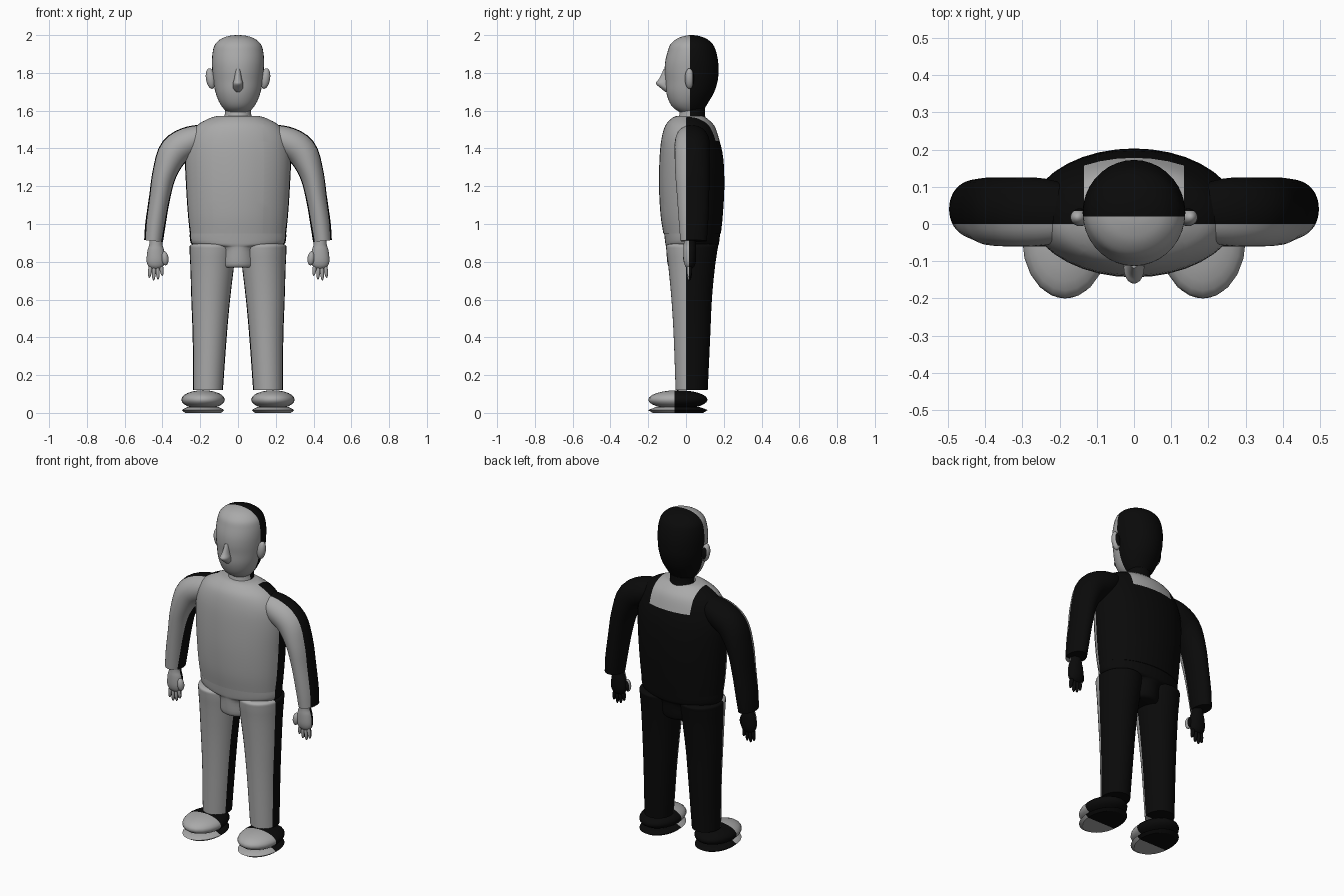
import bpy, bmesh
from math import sin, cos, pi, radians
from mathutils import Vector, Matrix

cube = bpy.data.objects.get("Cube")
if cube:
    bpy.data.objects.remove(cube, do_unlink=True)


def material(name, value):
    m = bpy.data.materials.new(name)
    colour = (value, value, value, 1)
    m.diffuse_color = colour
    m.use_nodes = True
    m.node_tree.nodes["Principled BSDF"].inputs["Base Color"].default_value = colour
    return m


GREY, BLACK = material("grey", 0.4), material("black", 0.003)


def smooth_rows(rows, steps=4):
    """Catmull-Rom interpolation between section rows."""
    out = []
    for i in range(len(rows) - 1):
        a, b, c, d = (rows[max(0, min(len(rows) - 1, i + k))] for k in (-1, 0, 1, 2))
        for s in range(steps):
            t = s / steps
            out.append([q + t / 2 * ((r - p) + t * (2 * p - 5 * q + 4 * r - w + t * (3 * (q - r) + w - p)))
                        for p, q, r, w in zip(a, b, c, d)])
    return out + [list(rows[-1])]


def loft(bm, rings, seg=36):
    """Skin a stack of ellipses given as (centre, u axis, v axis)."""
    loops = []
    for c, u, v in rings:
        angles = [2 * pi * k / seg for k in range(seg)]
        loops.append([bm.verts.new(c + u * cos(a) + v * sin(a)) for a in angles])
    for a, b in zip(loops, loops[1:]):
        for k in range(seg):
            n = (k + 1) % seg
            bm.faces.new((a[k], a[n], b[n], b[k]))
    bm.faces.new(loops[0])
    bm.faces.new(loops[-1])


def stack(bm, rows, steps=4):
    """Loft level sections: height, left edge, right edge, front, back."""
    rings = []
    for z, x0, x1, y0, y1 in smooth_rows(rows, steps):
        rings.append((Vector(((x0 + x1) / 2, (y0 + y1) / 2, z)),
                      Vector(((x1 - x0) / 2, 0, 0)), Vector((0, (y1 - y0) / 2, 0))))
    loft(bm, rings)


def even(rows):
    return [(z, -w, w, a, b) for z, w, a, b in rows]


def ball(bm, centre, size, tilt=0):
    m = Matrix.Translation(centre) @ Matrix.Rotation(tilt, 4, 'Y') @ Matrix.Diagonal((*size, 1))
    bmesh.ops.create_uvsphere(bm, u_segments=20, v_segments=12, radius=1, matrix=m)


def finish(bm, name, split, patch=None, angle=50):
    """Cut at the colour border, paint the back black and make the object."""
    planes = [((0, split, 0), (0, 1, 0))]
    if patch:
        w, h = patch
        planes += [((w, 0, 0), (1, 0, 0)), ((-w, 0, 0), (1, 0, 0)), ((0, 0, h), (0, 0, 1))]
    for co, no in planes:
        bmesh.ops.bisect_plane(bm, geom=bm.verts[:] + bm.edges[:] + bm.faces[:],
                               plane_co=co, plane_no=no, dist=1e-5)
    bmesh.ops.recalc_face_normals(bm, faces=bm.faces[:])
    for f in bm.faces:
        c = f.calc_center_median()
        collar = patch and abs(c.x) < patch[0] and c.z > patch[1]
        f.material_index = int(c.y > split and not collar)
    me = bpy.data.meshes.new(name)
    bm.to_mesh(me)
    bm.free()
    me.materials.append(GREY)
    me.materials.append(BLACK)
    ob = bpy.data.objects.new(name, me)
    bpy.context.collection.objects.link(ob)
    bpy.ops.object.select_all(action='DESELECT')
    ob.select_set(True)
    bpy.context.view_layer.objects.active = ob
    bpy.ops.object.shade_smooth_by_angle(angle=radians(angle))


# Shirt body with the light collar patch behind the neck
bm = bmesh.new()
stack(bm, even([(0.95, .255, -.12, .185), (1.05, .265, -.135, .195), (1.2, .275, -.143, .203),
                (1.35, .28, -.14, .197), (1.45, .265, -.13, .175), (1.52, .22, -.11, .15),
                (1.56, .15, -.075, .11), (1.572, .11, -.05, .09)]))
finish(bm, "torso", 0.0, (0.135, 1.44))

# Hips with the narrower crotch block below
bm = bmesh.new()
stack(bm, even([(.77, .1, -.085, .14), (.79, .108, -.098, .155), (.87, .115, -.105, .165),
                (.885, .2, -.107, .17), (.9, .25, -.11, .175), (.97, .255, -.118, .183)]))
finish(bm, "hips", 0.0)

# Neck
bm = bmesh.new()
stack(bm, even([(1.54, .08, -.05, .11), (1.58, .07, -.035, .1), (1.64, .068, -.03, .1)]))
finish(bm, "neck", 0.02)

# Head
bm = bmesh.new()
stack(bm, even([(1.59, .055, -.03, .08), (1.615, .08, -.067, .1), (1.65, .102, -.09, .122),
                (1.7, .12, -.105, .15), (1.76, .131, -.109, .168), (1.81, .136, -.113, .172),
                (1.86, .138, -.11, .17), (1.91, .134, -.098, .16), (1.95, .122, -.083, .143),
                (1.98, .09, -.05, .11), (1.995, .05, -.01, .07), (2.0, .01, .02, .04)]))
finish(bm, "head", 0.02)

# Nose, a tapering wedge
bm = bmesh.new()
stack(bm, even([(1.7, .012, -.11, -.08), (1.72, .026, -.135, -.08), (1.745, .027, -.16, -.08),
                (1.77, .02, -.142, -.08), (1.82, .012, -.118, -.08)]))
finish(bm, "nose", 0.02)

for side, s in (("left", 1), ("right", -1)):
    # Ear
    bm = bmesh.new()
    ball(bm, (s * .145, .018, 1.77), (.025, .024, .055), s * .15)
    finish(bm, side + "_ear", 0.035)

    # Trouser leg
    bm = bmesh.new()
    rows = [(.12, .08, .237, -.055, .115), (.4, .06, .24, -.065, .128), (.6, .042, .247, -.077, .137),
            (.77, .022, .252, -.093, .153), (.86, .012, .256, -.104, .166), (.89, .02, .25, -.1, .165),
            (.9, .06, .2, -.05, .1)]
    stack(bm, [(z, s * a, s * b, c, d) for z, a, b, c, d in rows])
    finish(bm, side + "_leg", 0.0)

    # Shoe: rounded upper over a thin flared sole
    bm = bmesh.new()
    ball(bm, (s * .185, -.043, .07), (.115, .157, .05))
    finish(bm, side + "_shoe", -0.06)
    bm = bmesh.new()
    rings = []
    for z, k in ((0, .85), (.014, 1), (.018, .96), (.03, .75)):
        rings.append((Vector((s * .185, -.043, z)), Vector((.112 * k, 0, 0)), Vector((0, .157 * k, 0))))
    loft(bm, rings)
    finish(bm, side + "_sole", -0.06, angle=30)

    # Sleeve: centre x, height, thickness, front and back
    bm = bmesh.new()
    path = smooth_rows([(.13, 1.49, .04, -.03, .09), (.24, 1.445, .077, -.057, .122),
                        (.335, 1.385, .083, -.06, .125), (.388, 1.27, .065, -.057, .125),
                        (.415, 1.14, .056, -.047, .122), (.437, 1.0, .054, -.037, .117),
                        (.447, .91, .05, -.03, .11)])
    rings = []
    for i, (x, z, r, y0, y1) in enumerate(path):
        p, q = path[max(i - 1, 0)], path[min(i + 1, len(path) - 1)]
        t = Vector((q[0] - p[0], 0, q[1] - p[1])).normalized()
        u = Vector((-t.z * s, 0, t.x)) * r
        rings.append((Vector((s * x, (y0 + y1) / 2, z)), u, Vector((0, (y1 - y0) / 2, 0))))
    loft(bm, rings)
    finish(bm, side + "_sleeve", 0.0)

    # Hand: wrist, palm, thumb and four fingers
    bm = bmesh.new()
    stack(bm, [(z, s * (.435 - w), s * (.435 + w), .02 - d, .02 + d) for z, w, d in
               ((.93, .034, .032), (.89, .035, .032), (.86, .044, .034), (.81, .049, .033),
                (.78, .042, .026), (.765, .025, .015))])
    ball(bm, (s * .387, .005, .818), (.019, .02, .037), s * .1)
    for i, tip in enumerate((.725, .705, .7, .715)):
        x = .405 + .02 * i
        ball(bm, (s * x, .018, (tip + .8) / 2), (.0105, .014, (.8 - tip) / 2), s * .08 * (1.5 - i))
    finish(bm, side + "_hand", 0.015)
